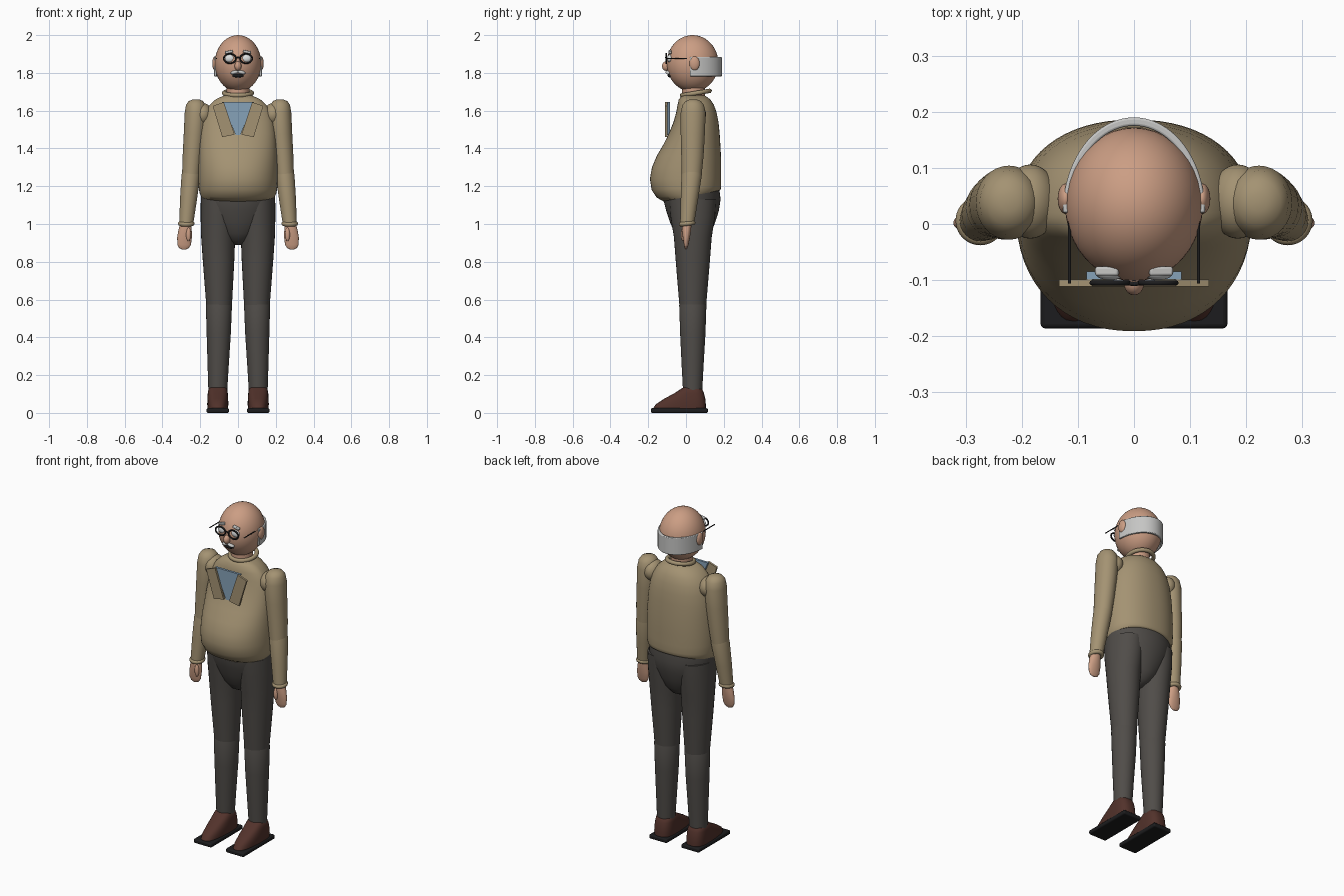
import bpy, bmesh, math
from mathutils import Vector


def material(name, r, g, b):
    m = bpy.data.materials.new(name)
    m.diffuse_color = (r, g, b, 1)
    return m


SKIN = material("skin", 0.60, 0.34, 0.23)
TAN = material("tan wool", 0.37, 0.29, 0.17)
GREY = material("charcoal cloth", 0.08, 0.073, 0.066)
HAIR = material("grey hair", 0.56, 0.56, 0.55)
BLUE = material("blue shirt", 0.24, 0.36, 0.48)
BROWN = material("brown leather", 0.085, 0.032, 0.024)
BLACK = material("black", 0.012, 0.012, 0.013)
WHITE = material("eye white", 0.72, 0.74, 0.74)


def finish(name, bm, mat, bevel=0, angle=40):
    bmesh.ops.recalc_face_normals(bm, faces=bm.faces)
    me = bpy.data.meshes.new(name)
    bm.to_mesh(me)
    bm.free()
    me.materials.append(mat)
    ob = bpy.data.objects.new(name, me)
    bpy.context.collection.objects.link(ob)
    bpy.ops.object.select_all(action='DESELECT')
    bpy.context.view_layer.objects.active = ob
    ob.select_set(True)
    bpy.ops.object.shade_smooth_by_angle(angle=math.radians(angle))
    if bevel:
        mod = ob.modifiers.new("soft edges", 'BEVEL')
        mod.width, mod.segments = bevel, 3
    return ob


def ball(name, c, r, mat, tilt=0):
    bm = bmesh.new()
    bmesh.ops.create_uvsphere(bm, u_segments=40, v_segments=24, radius=1)
    bmesh.ops.scale(bm, vec=r, verts=bm.verts)
    ob = finish(name, bm, mat)
    ob.location, ob.rotation_euler = c, (0, tilt, 0)
    return ob


def box(name, c, size, mat, bevel=0, tilt=0):
    bm = bmesh.new()
    bmesh.ops.create_cube(bm, size=1)
    bmesh.ops.scale(bm, vec=size, verts=bm.verts)
    ob = finish(name, bm, mat, bevel)
    ob.location, ob.rotation_euler = c, (0, tilt, 0)
    return ob


def loft(name, rings, mat, n=48, cy=0.03, power=2.0, angle=50):
    """Rings are (x centre, half width, front y, back y, front z, back z)."""
    bm = bmesh.new()
    loops = []
    for x, w, yf, yb, zf, zb in rings:
        mid = cy if yf < cy < yb else (yf + yb) / 2
        loop = []
        for i in range(n):
            a = 2 * math.pi * i / n
            c, s = math.cos(a), math.sin(a)
            c = math.copysign(abs(c) ** (2 / power), c)
            s = math.copysign(abs(s) ** (2 / power), s)
            y = mid + s * ((yb - mid) if s > 0 else (mid - yf))
            z = zf + (zb - zf) * (y - yf) / (yb - yf)
            loop.append(bm.verts.new((x + w * c, y, z)))
        loops.append(loop)
    for a, b in zip(loops, loops[1:]):
        for i in range(n):
            j = (i + 1) % n
            bm.faces.new((a[i], a[j], b[j], b[i]))
    bm.faces.new(loops[0])
    bm.faces.new(loops[-1])
    return finish(name, bm, mat, angle=angle)


def limb(name, pts, mat):
    """Points are (x, y, z, half width, half depth)."""
    return loft(name, [(x, w, y - d, y + d, z, z) for x, y, z, w, d in pts], mat, 32, cy=9)


def plate(name, outline, y0, y1, mat):
    bm = bmesh.new()
    f = bm.faces.new([bm.verts.new((x, y0, z)) for x, z in outline])
    ext = bmesh.ops.extrude_face_region(bm, geom=[f])["geom"]
    vs = [v for v in ext if isinstance(v, bmesh.types.BMVert)]
    bmesh.ops.translate(bm, vec=(0, y1 - y0, 0), verts=vs)
    return finish(name, bm, mat)


def tube(name, pts, r, mat, closed=False):
    cu = bpy.data.curves.new(name, 'CURVE')
    cu.dimensions, cu.bevel_depth, cu.bevel_resolution = '3D', r, 3
    cu.use_fill_caps = True
    sp = cu.splines.new('POLY')
    sp.points.add(len(pts) - 1)
    for p, q in zip(sp.points, pts):
        p.co = (*q, 1)
    sp.use_cyclic_u = closed
    cu.materials.append(mat)
    ob = bpy.data.objects.new(name, cu)
    bpy.context.collection.objects.link(ob)
    return ob


def oval(c, u, v, n=40):
    return [Vector(c) + Vector(u) * math.cos(2 * math.pi * i / n)
            + Vector(v) * math.sin(2 * math.pi * i / n) for i in range(n)]


# Head, nose, mouth and neck
ball("head", (0, 0.035, 1.85), (0.123, 0.137, 0.15), SKIN)
ball("nose", (0, -0.105, 1.836), (0.018, 0.022, 0.025), SKIN)
ball("mouth", (0, -0.083, 1.786), (0.03, 0.014, 0.011), BLACK)
limb("neck", [(0, 0.04, 1.64, 0.06, 0.06), (0, 0.04, 1.75, 0.06, 0.06)], SKIN)

# Hair band wrapping the back of the head
bm = bmesh.new()
N, rows = 40, []
for i in range(N + 1):
    a = math.pi * i / N
    c, s = math.cos(a), math.sin(a)
    rows.append([bm.verts.new((rx * c, 0.02 + ry * s, z)) for rx, ry, z in (
        (0.127, 0.17, 1.782), (0.127, 0.17, 1.884), (0.114, 0.155, 1.884), (0.114, 0.155, 1.782))])
for a, b in zip(rows, rows[1:]):
    for k in range(4):
        bm.faces.new((a[k], a[(k + 1) % 4], b[(k + 1) % 4], b[k]))
bm.faces.new(rows[0])
bm.faces.new(rows[-1])
finish("hair_band", bm, HAIR, 0.004)

# Torso with round belly and sloping hem
loft("torso", [
    (0, 0.195, -0.12, 0.18, 1.12, 1.178), (0, 0.203, -0.155, 0.184, 1.14, 1.185),
    (0, 0.208, -0.182, 0.186, 1.18, 1.20), (0, 0.210, -0.191, 0.186, 1.24, 1.24),
    (0, 0.210, -0.180, 0.186, 1.30, 1.30), (0, 0.208, -0.155, 0.185, 1.36, 1.36),
    (0, 0.205, -0.120, 0.182, 1.42, 1.42), (0, 0.200, -0.090, 0.178, 1.48, 1.48),
    (0, 0.190, -0.066, 0.172, 1.54, 1.54), (0, 0.175, -0.052, 0.162, 1.59, 1.59),
    (0, 0.150, -0.045, 0.148, 1.63, 1.63), (0, 0.118, -0.038, 0.128, 1.66, 1.66),
    (0, 0.075, -0.02, 0.10, 1.68, 1.68)], TAN, 64, 0.02, 2.2)
tube("collar", oval((0, 0.052, 1.693), (0.073, 0, 0), (0, 0.073, 0.012)), 0.012, TAN, True)

# Shirt front between the lapels
plate("shirt_front", [(-0.085, 1.645), (0.085, 1.645), (0.012, 1.47), (-0.012, 1.47)],
      -0.099, -0.085, BLUE)

# Trouser seat
loft("trouser_seat", [
    (0, 0.02, 0.01, 0.06, 0.888, 0.888), (0, 0.06, -0.03, 0.10, 0.91, 0.91),
    (0, 0.105, -0.06, 0.132, 0.95, 0.95), (0, 0.15, -0.085, 0.155, 1.01, 1.01),
    (0, 0.182, -0.105, 0.174, 1.07, 1.07), (0, 0.197, -0.12, 0.183, 1.13, 1.13),
    (0, 0.196, -0.12, 0.176, 1.16, 1.19)], GREY)

for s, side in ((-1, "left"), (1, "right")):
    # Face details
    ball(side + "_ear", (s * 0.122, 0.045, 1.85), (0.014, 0.027, 0.037), SKIN)
    ball(side + "_eye", (s * 0.043, -0.086, 1.876), (0.027, 0.014, 0.021), WHITE)
    box(side + "_brow", (s * 0.048, -0.084, 1.911), (0.042, 0.016, 0.014), HAIR, 0.004, s * 0.2)
    ball(side + "_moustache", (s * 0.018, -0.094, 1.803), (0.022, 0.014, 0.010), HAIR, s * 0.25)

    # Glasses
    tube(side + "_rim", oval((s * 0.043, -0.105, 1.876), (0.032, 0, 0), (0, 0, 0.025)),
         0.0045, BLACK, True)
    tube(side + "_temple", [(s * 0.115, -0.106, 1.876), (s * 0.115, 0.03, 1.876)], 0.003, BLACK)

    # Lapel
    plate(side + "_lapel", [(s * x, z) for x, z in
          ((0.075, 1.645), (0.134, 1.625), (0.083, 1.46), (0.018, 1.473))], -0.111, -0.099, TAN)

    # Sleeve: shoulder joint, upper and lower arm, cuff
    ball(side + "_shoulder_joint", (s * 0.185, 0.04, 1.58), (0.05, 0.066, 0.06), TAN)
    limb(side + "_upper_sleeve", [(s * x, *r) for x, *r in (
        (0.222, 0.038, 1.660, 0.015, 0.016), (0.223, 0.038, 1.651, 0.038, 0.040),
        (0.223, 0.038, 1.63, 0.052, 0.057), (0.223, 0.038, 1.59, 0.059, 0.066),
        (0.230, 0.036, 1.48, 0.057, 0.064), (0.240, 0.034, 1.36, 0.053, 0.059),
        (0.248, 0.030, 1.26, 0.048, 0.053))], TAN)
    limb(side + "_lower_sleeve", [(s * x, *r) for x, *r in (
        (0.246, 0.032, 1.30, 0.044, 0.048), (0.249, 0.03, 1.26, 0.050, 0.054),
        (0.262, 0.018, 1.13, 0.045, 0.046), (0.274, 0.006, 1.0, 0.037, 0.037))], TAN)
    tube(side + "_cuff", oval((s * 0.274, 0.006, 1.002), (0.032, 0, 0), (0, 0.032, 0.004)),
         0.012, TAN, True)

    # Hand with thumb
    limb(side + "_hand", [(s * x, *r) for x, *r in (
        (0.276, 0.005, 1.01, 0.028, 0.025), (0.280, 0.003, 0.97, 0.035, 0.024),
        (0.283, 0.002, 0.93, 0.039, 0.019), (0.285, 0.001, 0.89, 0.036, 0.012),
        (0.286, 0.000, 0.872, 0.025, 0.007), (0.286, 0.000, 0.865, 0.010, 0.003))], SKIN)
    ball(side + "_thumb", (s * 0.262, -0.016, 0.945), (0.013, 0.011, 0.036), SKIN)

    # Trouser leg
    limb(side + "_thigh", [(s * x, *r) for x, *r in (
        (0.100, 0.035, 1.13, 0.097, 0.125), (0.102, 0.036, 1.04, 0.096, 0.118),
        (0.105, 0.036, 0.93, 0.090, 0.100), (0.103, 0.036, 0.80, 0.083, 0.090),
        (0.100, 0.036, 0.57, 0.068, 0.071))], GREY)
    limb(side + "_shin", [(s * x, *r) for x, *r in (
        (0.100, 0.036, 0.60, 0.060, 0.062), (0.101, 0.036, 0.57, 0.069, 0.072),
        (0.102, 0.036, 0.42, 0.064, 0.067), (0.105, 0.035, 0.25, 0.056, 0.058),
        (0.107, 0.035, 0.12, 0.050, 0.051))], GREY)

    # Shoe and sole
    loft(side + "_shoe", [
        (s * 0.107, 0.054, -0.175, 0.105, 0.022, 0.022), (s * 0.107, 0.056, -0.160, 0.105, 0.045, 0.045),
        (s * 0.107, 0.055, -0.115, 0.102, 0.075, 0.075), (s * 0.107, 0.053, -0.060, 0.095, 0.105, 0.105),
        (s * 0.107, 0.049, -0.025, 0.086, 0.128, 0.125), (s * 0.107, 0.038, -0.005, 0.074, 0.141, 0.135)],
        BROWN, 40, 0.03, 2.6)
    box(side + "_sole", (s * 0.107, -0.035, 0.0125), (0.119, 0.302, 0.025), BLACK, 0.008)

# Glasses bridge
tube("glasses_bridge", [(-0.013, -0.105, 1.878), (0, -0.107, 1.882), (0.013, -0.105, 1.878)],
     0.004, BLACK)
